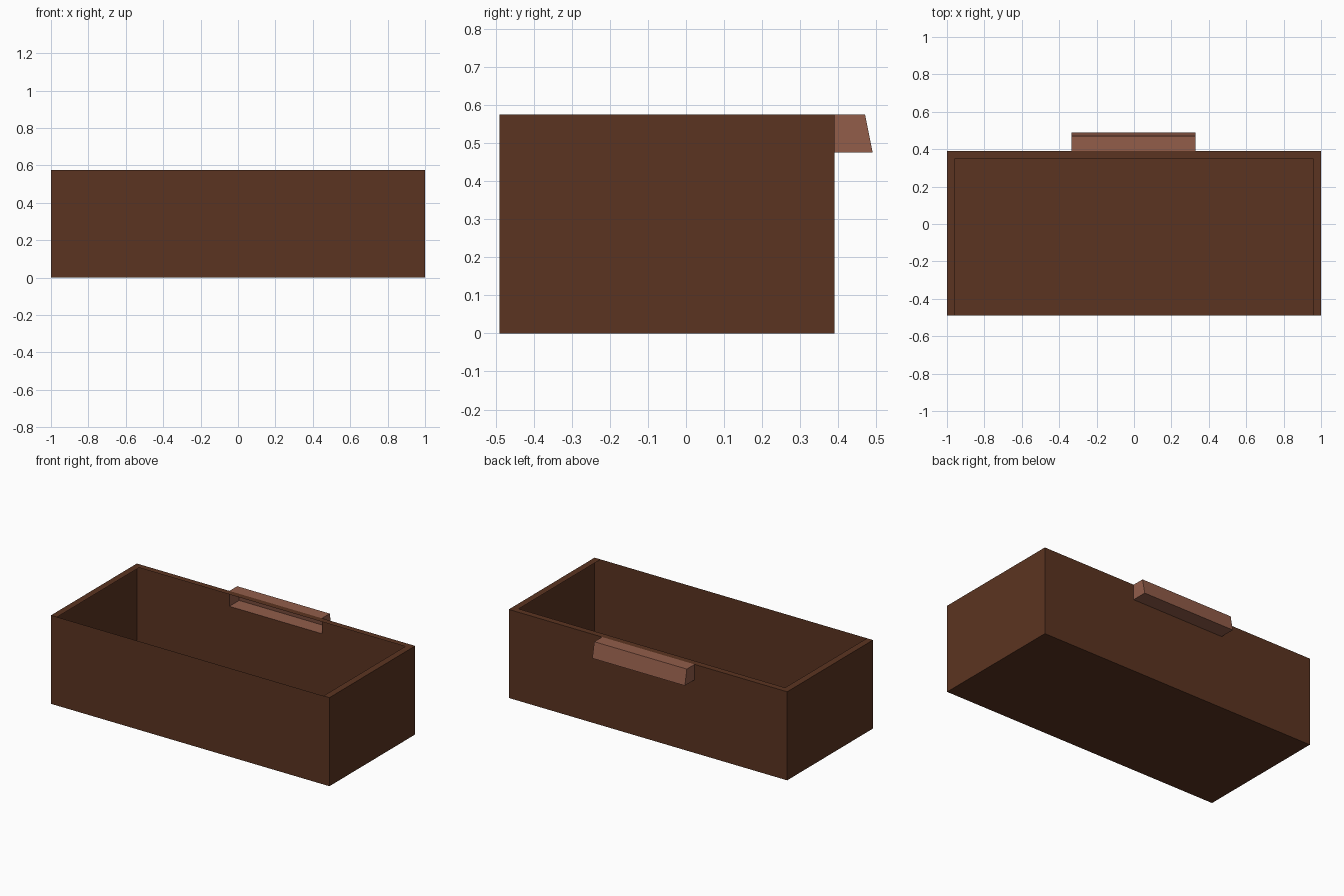
import bpy, bmesh

if "Cube" in bpy.data.objects:
    bpy.data.objects.remove(bpy.data.objects["Cube"])

# Overall sizes
X, Y0, Y1, H = 1.0, -0.49, 0.39, 0.575
RIM = 0.043                       # width of the flat rim
HX0, HX1, HZ = -0.335, 0.33, 0.475  # handle extents
HY_TOP, HY_BOT = 0.47, 0.49


def material(name, color):
    m = bpy.data.materials.new(name)
    m.diffuse_color = (*color, 1)
    m.use_nodes = True
    m.node_tree.nodes["Principled BSDF"].inputs["Base Color"].default_value = m.diffuse_color
    return m


dark = material("dark brown wood", (0.105, 0.034, 0.0150))
light = material("light brown wood", (0.287, 0.110, 0.0685))


def sheets(name, polys, mat):
    """Thin-walled part from a few flat polygons, welded together."""
    bm = bmesh.new()
    for poly in polys:
        bm.faces.new([bm.verts.new(p) for p in poly])
    bmesh.ops.remove_doubles(bm, verts=bm.verts, dist=1e-5)
    me = bpy.data.meshes.new(name)
    bm.to_mesh(me)
    bm.free()
    me.materials.append(mat)
    ob = bpy.data.objects.new(name, me)
    bpy.context.collection.objects.link(ob)
    return ob


def upright(x0, y0, x1, y1):
    return [(x0, y0, 0), (x1, y1, 0), (x1, y1, H), (x0, y0, H)]


# Floor, front and side panels
sheets("floor", [[(-X, Y1, 0), (X, Y1, 0), (X, Y0, 0), (-X, Y0, 0)]], dark)
sheets("front_panel", [upright(-X, Y0, X, Y0)], dark)
sheets("right_side", [upright(X, Y0, X, Y1)], dark)
sheets("left_side", [upright(-X, Y1, -X, Y0)], dark)

# Back panel, notched where the hollow handle opens into the drawer
notched = [(X, 0), (-X, 0), (-X, H), (HX0, H), (HX0, HZ), (HX1, HZ), (HX1, H), (X, H)]
sheets("back_panel", [[(x, Y1, z) for x, z in notched]], dark)

# Flat U-shaped rim along the sides and back
xi, yi = X - RIM, Y1 - 0.04
rim = [(-X, Y0), (-xi, Y0), (-xi, yi), (xi, yi), (xi, Y0), (X, Y0), (X, Y1), (-X, Y1)]
sheets("rim", [[(x, y, H) for x, y in rim]], dark)

# Hollow handle: sloped profile swept along x, capped at the ends, open to the inside
profile = [(Y1, HZ), (HY_BOT, HZ), (HY_TOP, H), (Y1, H)]
left = [(HX0, y, z) for y, z in profile]
right = [(HX1, y, z) for y, z in profile]
walls = [[left[i], left[i + 1], right[i + 1], right[i]] for i in range(3)]
sheets("handle", walls + [left[::-1], right], light)

# Consistent outward normals on the handle
me = bpy.data.objects["handle"].data
bm = bmesh.new()
bm.from_mesh(me)
bmesh.ops.recalc_face_normals(bm, faces=bm.faces)
bm.to_mesh(me)
bm.free()
